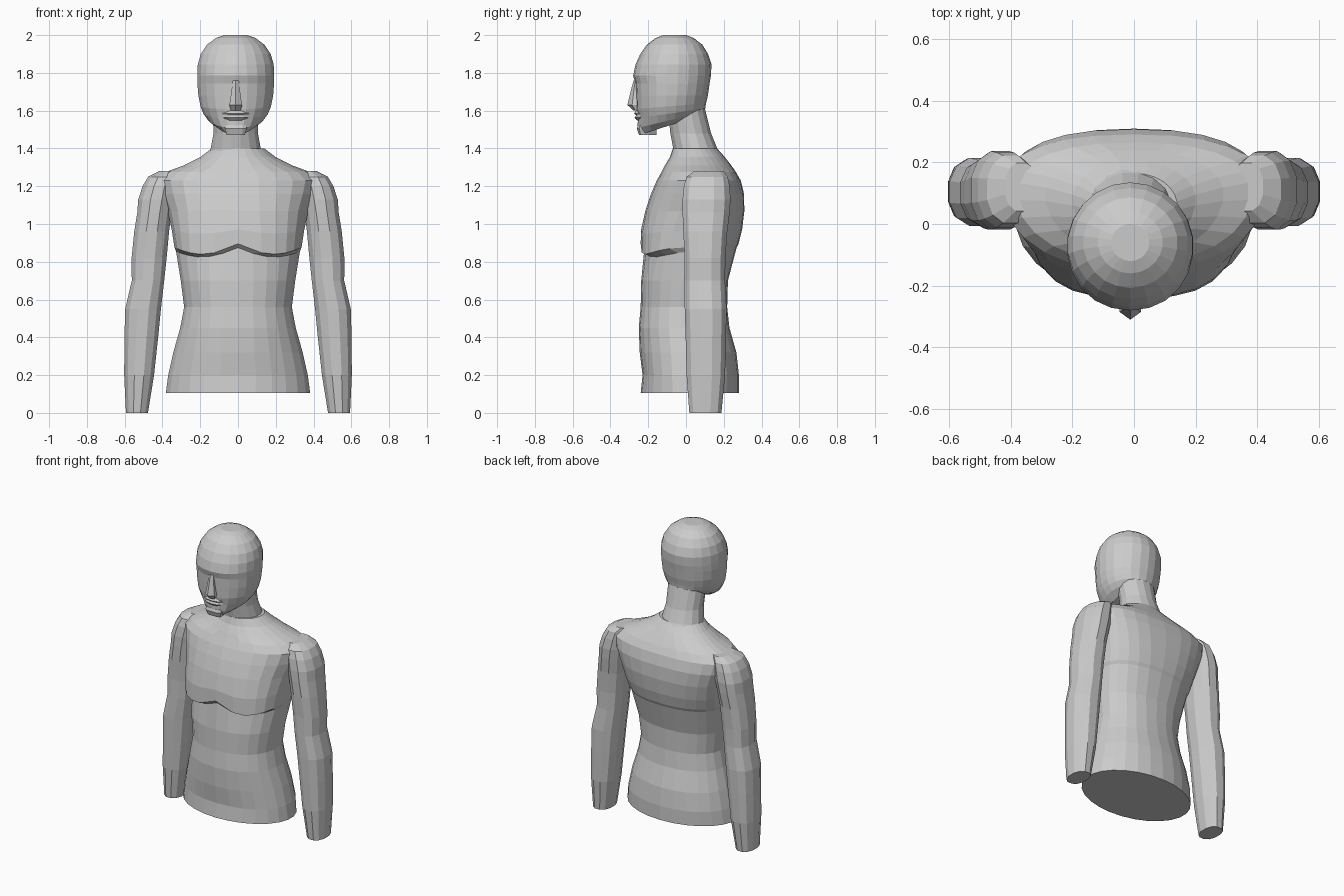
import bpy, bmesh
from math import pi, sin, cos, copysign


def loft(name, rows, sides, cx=0.0, zfun=None):
    """Stack rings (z, half width, y front, y widest, y back, front power, back power, extra)."""
    bm = bmesh.new()
    rings = []
    for z, hx, yf, yc, yb, pf, pb, extra in rows:
        ring = []
        for i in range(sides):
            t = 2 * pi * (i + 0.5) / sides
            c, s = cos(t), sin(t)
            p = pb if s > 0 else pf
            x = hx * copysign(abs(c) ** (2 / p), c)
            d = abs(s) ** (2 / p)
            y = yc + d * ((yb - yc) if s > 0 else (yf - yc))
            dz = zfun(x, y, yc, extra) if zfun else 0
            ring.append(bm.verts.new((cx + x, y, z + dz)))
        rings.append(ring)
    for a, b in zip(rings, rings[1:]):
        for i in range(sides):
            j = (i + 1) % sides
            bm.faces.new((a[i], a[j], b[j], b[i]))
    bm.faces.new(rings[0])
    bm.faces.new(rings[-1])
    bmesh.ops.recalc_face_normals(bm, faces=bm.faces)
    me = bpy.data.meshes.new(name)
    bm.to_mesh(me)
    bm.free()
    ob = bpy.data.objects.new(name, me)
    bpy.context.collection.objects.link(ob)
    return ob


def chest_drop(x, y, yc, k):
    # scalloped lower edge of the chest muscles, front only
    return -k * sin(pi * min(abs(x) / 0.38, 1)) if y < yc else 0


def jaw_slope(x, y, yc, k):
    # ring rises from chin to nape
    return k * (y + 0.25)


# Torso from hips to neck base
loft("torso", [
    (0.105, 0.385, -0.24, 0.02, 0.28, 2.0, 2.0, 0),
    (0.20, 0.372, -0.23, 0.02, 0.28, 2.1, 2.1, 0),
    (0.32, 0.345, -0.245, 0.02, 0.267, 2.1, 2.1, 0),
    (0.45, 0.308, -0.25, 0.01, 0.23, 2.2, 2.2, 0),
    (0.56, 0.287, -0.24, 0.01, 0.218, 2.2, 2.2, 0),
    (0.70, 0.305, -0.237, 0.02, 0.222, 2.2, 2.2, 0),
    (0.875, 0.33, -0.22, 0.05, 0.268, 2.0, 2.3, 0.05),
    (0.895, 0.338, -0.24, 0.06, 0.278, 2.9, 2.3, 0.055),
    (0.97, 0.352, -0.238, 0.08, 0.297, 2.7, 2.4, 0.02),
    (1.07, 0.375, -0.215, 0.10, 0.309, 2.4, 2.5, 0),
    (1.16, 0.41, -0.185, 0.11, 0.307, 2.2, 2.5, 0),
    (1.23, 0.43, -0.155, 0.11, 0.29, 2.1, 2.4, 0),
    (1.275, 0.385, -0.13, 0.11, 0.264, 2.1, 2.3, 0),
    (1.31, 0.29, -0.112, 0.10, 0.24, 2.0, 2.1, 0),
    (1.355, 0.20, -0.085, 0.08, 0.205, 2.0, 2.0, 0),
    (1.40, 0.14, -0.07, 0.06, 0.165, 2.0, 2.0, 0),
], 26, zfun=chest_drop)

# Arms: z, inner x, outer x, front y, back y
ARM = [
    (0.0, .475, .595, .015, .19), (0.2, .442, .605, .0, .21),
    (0.4, .42, .604, -.005, .215), (0.55, .405, .6, -.01, .218),
    (0.70, .388, .565, -.01, .21), (0.82, .375, .566, -.01, .212),
    (0.96, .362, .552, -.018, .222), (1.06, .35, .536, -.022, .235),
    (1.13, .335, .531, -.022, .24), (1.2, .325, .508, -.015, .235),
    (1.25, .32, .478, .0, .225), (1.28, .31, .42, .04, .2),
]
for name, side in (("left_arm", 1), ("right_arm", -1)):
    arm = loft(name, [(z, (o - i) / 2, f, (f + b) / 2, b, 2.3, 2.3, 0)
                      for z, i, o, f, b in ARM], 12)
    # shift every ring sideways to its own centre
    for n, v in enumerate(arm.data.vertices):
        r = ARM[n // 12]
        v.co.x += side * (r[1] + r[2]) / 2

# Neck
CX = -0.012
loft("neck", [
    (1.33, 0.155, -0.075, 0.06, 0.215, 2, 2, 0),
    (1.40, 0.135, -0.07, 0.05, 0.168, 2, 2, 0),
    (1.48, 0.12, -0.085, 0.03, 0.135, 2, 2, 0),
    (1.62, 0.125, -0.10, 0.0, 0.10, 2, 2, 0),
], 16, CX)

# Head with slanted jaw rings
loft("head", [
    (1.47, 0.10, -0.243, -0.08, 0.05, 1.8, 2, 0.32),
    (1.51, 0.145, -0.256, -0.08, 0.088, 1.9, 2, 0.24),
    (1.56, 0.172, -0.255, -0.08, 0.102, 2, 2, 0.15),
    (1.61, 0.188, -0.262, -0.08, 0.106, 2.1, 2, 0.08),
    (1.68, 0.20, -0.265, -0.075, 0.116, 2.1, 2, 0),
    (1.745, 0.205, -0.268, -0.07, 0.125, 2.1, 2, 0),
    (1.785, 0.205, -0.28, -0.07, 0.132, 2.1, 2, 0),
    (1.845, 0.203, -0.267, -0.07, 0.135, 2, 2, 0),
    (1.90, 0.187, -0.242, -0.065, 0.117, 2, 2, 0),
    (1.95, 0.153, -0.207, -0.06, 0.086, 2, 2, 0),
    (1.985, 0.105, -0.16, -0.06, 0.04, 2, 2, 0),
    (2.0, 0.062, -0.12, -0.06, 0.0, 2, 2, 0),
], 22, CX, jaw_slope)

# Nose
loft("nose", [
    (1.60, 0.028, -0.278, -0.255, -0.23, 2, 2, 0),
    (1.63, 0.04, -0.31, -0.26, -0.23, 2, 2, 0),
    (1.655, 0.034, -0.305, -0.26, -0.23, 2, 2, 0),
    (1.76, 0.018, -0.278, -0.26, -0.24, 2, 2, 0),
], 6, CX)

# Lips
loft("lips", [
    (1.548, 0.05, -0.257, -0.23, -0.2, 2, 2, 0),
    (1.563, 0.07, -0.272, -0.23, -0.2, 2, 2, 0),
    (1.576, 0.075, -0.264, -0.23, -0.2, 2, 2, 0),
    (1.586, 0.075, -0.275, -0.23, -0.2, 2, 2, 0),
    (1.602, 0.045, -0.264, -0.23, -0.2, 2, 2, 0),
], 10, CX)

# Chin
loft("chin", [
    (1.472, 0.05, -0.25, -0.225, -0.15, 4, 2, 0),
    (1.505, 0.06, -0.262, -0.225, -0.15, 4, 2, 0),
    (1.525, 0.055, -0.255, -0.225, -0.15, 4, 2, 0),
], 8, CX)
